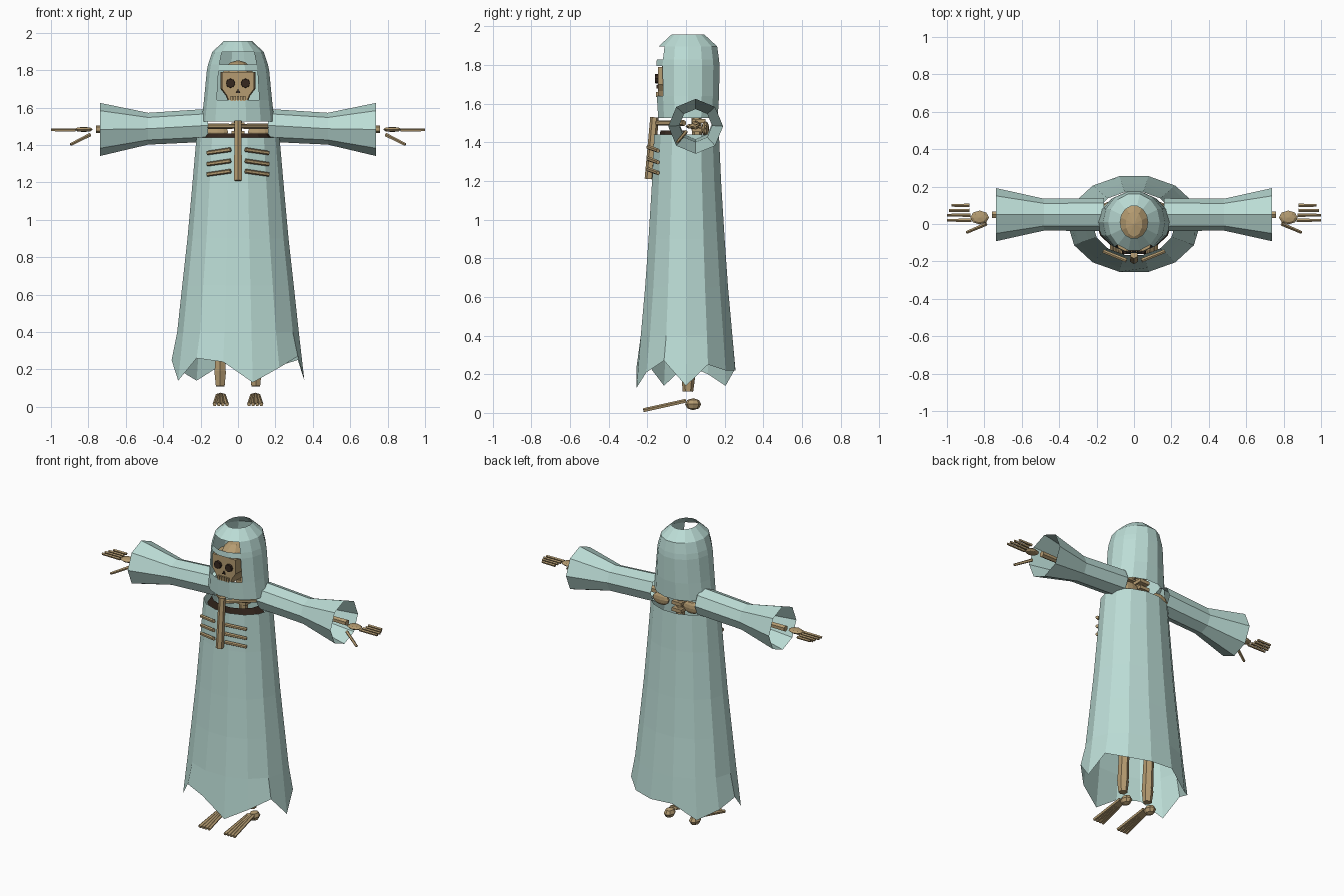
import bpy, bmesh, math
from mathutils import Vector, Matrix

if "Cube" in bpy.data.objects:
    bpy.data.objects.remove(bpy.data.objects["Cube"])


def material(name, rgb):
    m = bpy.data.materials.new(name)
    m.diffuse_color = (*rgb, 1)
    m.use_nodes = True
    m.node_tree.nodes["Principled BSDF"].inputs["Base Color"].default_value = m.diffuse_color
    return m


CLOTH = material("pale_teal_cloth", (0.50, 0.72, 0.67))
BONE = material("old_bone", (0.46, 0.33, 0.165))
DARK = material("dark_hollow", (0.035, 0.02, 0.013))


def finish(bm, name, mat):
    me = bpy.data.meshes.new(name)
    bm.to_mesh(me)
    bm.free()
    me.materials.append(mat)
    ob = bpy.data.objects.new(name, me)
    bpy.context.collection.objects.link(ob)
    return ob


def loft(rings, name, mat, skip=lambda row, col: False, cap=False):
    """Skin a list of closed rings of points, open-ended by default."""
    bm = bmesh.new()
    rows = [[bm.verts.new(p) for p in ring] for ring in rings]
    n = len(rows[0])
    for r in range(len(rows) - 1):
        for c in range(n):
            if not skip(r, c):
                d = (c + 1) % n
                bm.faces.new((rows[r][c], rows[r][d], rows[r + 1][d], rows[r + 1][c]))
    if cap:
        bm.faces.new(rows[0][::-1])
        bm.faces.new(rows[-1])
        bmesh.ops.recalc_face_normals(bm, faces=bm.faces)
    return finish(bm, name, mat)


def ring(n, rx, ry, z, cy=0.0):
    return [(rx * math.cos(2 * math.pi * k / n), cy + ry * math.sin(2 * math.pi * k / n), z)
            for k in range(n)]


def bar(p, q, r0, r1, name, mat=BONE, sides=6):
    """Tapered bone between two points."""
    p, q = Vector(p), Vector(q)
    bm = bmesh.new()
    rot = (q - p).to_track_quat('Z', 'Y').to_matrix().to_4x4()
    bmesh.ops.create_cone(bm, cap_ends=True, segments=sides, radius1=r0, radius2=r1,
                          depth=(q - p).length, matrix=Matrix.Translation((p + q) / 2) @ rot)
    return finish(bm, name, mat)


def ball(c, r, name, mat=BONE, u=10, v=6):
    bm = bmesh.new()
    bmesh.ops.create_uvsphere(bm, u_segments=u, v_segments=v, radius=1,
                              matrix=Matrix.Translation(c) @ Matrix.Diagonal((*r, 1)))
    return finish(bm, name, mat)


def block(c, size, name, mat=BONE):
    bm = bmesh.new()
    bmesh.ops.create_cube(bm, size=1, matrix=Matrix.Translation(c) @ Matrix.Diagonal((*size, 1)))
    return finish(bm, name, mat)


# Robe: flared tube with a ragged hem
N = 14
profile = [(1.44, 0.222, 0.172), (1.2, 0.243, 0.183), (0.9, 0.27, 0.202),
           (0.65, 0.298, 0.22), (0.4, 0.325, 0.243)]
hem = [0.14, 0.25, 0.22, 0.22, 0.23, 0.14, 0.20, 0.25, 0.14, 0.26, 0.24, 0.13, 0.21, 0.27]
robe = [ring(N, rx, ry, z, 0.003) for z, rx, ry in reversed(profile)]
tips = [(x, y, h) for (x, y, _), h in zip(ring(N, 0.355, 0.262, 0), hem)]
loft([tips] + robe, "robe", CLOTH)

# Hood: open crown, face opening with a brow band left across it
hood = [(1.525, 0.195, 0.158), (1.64, 0.182, 0.165), (1.795, 0.167, 0.168),
        (1.83, 0.16, 0.165), (1.897, 0.138, 0.155), (1.957, 0.074, 0.088)]
loft([ring(N, rx, ry, z, 0.01) for z, rx, ry in hood], "hood", CLOTH,
     skip=lambda r, c: c in (9, 10, 11) and r in (1, 3))

# Skull
ball((0, 0.0, 1.765), (0.088, 0.135, 0.088), "cranium")
loft([[(x * w, y, z) for x, y in ((-1, -0.145), (1, -0.145), (1.1, -0.03), (-1.1, -0.03))]
      for z, w in ((1.625, 0.045), (1.665, 0.06), (1.70, 0.085), (1.79, 0.085))],
     "face", BONE, cap=True)
for i in range(5):
    block(((i - 2) * 0.017, -0.148, 1.648), (0.012, 0.014, 0.026), "tooth")
bar((0, -0.14, 1.685), (0, -0.152, 1.685), 0.016, 0.012, "nose_hollow", DARK, 3)

# Neck, spine, breastbone and dark chest hollow
bar((0, 0.07, 0.95), (0, 0.05, 1.66), 0.028, 0.025, "spine")
for i in range(5):
    block((0, 0.065, 1.42 + i * 0.045), (0.07, 0.07, 0.022), "vertebra")
bar((0, -0.19, 1.21), (0, -0.163, 1.53), 0.024, 0.022, "breastbone")
loft([ring(N, 0.20, 0.145, 1.41), ring(N, 0.165, 0.135, 1.462)], "chest_hollow", DARK,
     skip=lambda r, c: c < 7)

for s in (-1, 1):
    # Eye sockets
    bar((s * 0.04, -0.13, 1.73), (s * 0.04, -0.16, 1.73), 0.026, 0.024, "eye_socket", DARK, 8)

    # Ribs, shoulder bones
    for z in (1.375, 1.315, 1.26):
        bar((s * 0.04, -0.195, z), (s * 0.165, -0.145, z - 0.018), 0.012, 0.011, "rib")
    bar((s * 0.01, -0.15, 1.50), (s * 0.17, -0.01, 1.50), 0.013, 0.015, "collar_bone")
    ball((s * 0.11, 0.10, 1.47), (0.06, 0.02, 0.04), "shoulder_blade")

    # Sleeve: octagonal tube flaring at the cuff
    loft([[(s * x, 0.05 + r * math.sin(k * math.pi / 4), z + r * math.cos(k * math.pi / 4))
           for k in range(8)]
          for x, z, r in ((0.16, 1.505, 0.088), (0.48, 1.487, 0.085), (0.738, 1.483, 0.142))],
         "sleeve", CLOTH)

    # Arm bones and hand
    bar((s * 0.16, 0.05, 1.49), (s * 0.44, 0.05, 1.485), 0.024, 0.018, "upper_arm")
    bar((s * 0.45, 0.05, 1.485), (s * 0.76, 0.05, 1.485), 0.016, 0.02, "forearm")
    ball((s * 0.825, 0.035, 1.483), (0.05, 0.037, 0.014), "palm", u=8, v=4)
    for y, x0, x1 in ((0.02, 0.87, 1.0), (0.047, 0.875, 1.0), (0.073, 0.88, 0.99), (0.1, 0.88, 0.975)):
        bar((s * x0, y, 1.48), (s * x1, y, 1.48), 0.009, 0.008, "finger", sides=5)
    bar((s * 0.79, 0.0, 1.455), (s * 0.895, -0.045, 1.402), 0.01, 0.008, "thumb", sides=5)

    # Leg bones and foot
    bar((s * 0.095, 0.03, 0.9), (s * 0.095, 0.03, 0.53), 0.035, 0.03, "thigh_bone")
    bar((s * 0.095, 0.03, 0.52), (s * 0.095, 0.012, 0.19), 0.03, 0.034, "shin_bone")
    bar((s * 0.095, 0.012, 0.19), (s * 0.095, 0.01, 0.11), 0.036, 0.027, "ankle")
    ball((s * 0.092, 0.037, 0.045), (0.033, 0.042, 0.031), "heel", u=8, v=4)
    for i in range(4):
        t = i - 1.5
        bar((s * 0.092 + t * 0.011, 0.0, 0.062), (s * 0.092 + t * 0.022, -0.22, 0.013),
            0.011, 0.011, "toe", sides=5)
